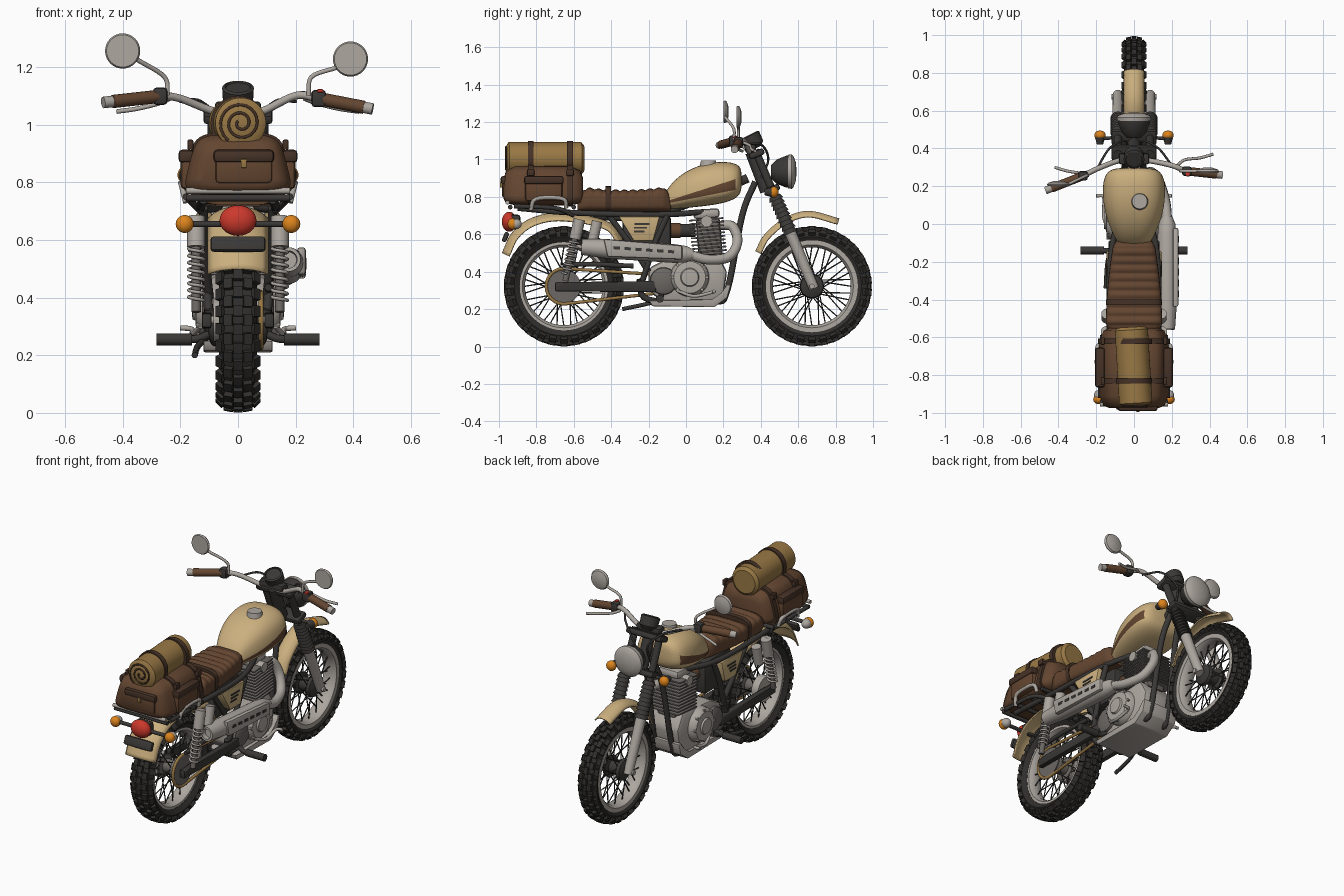
import bpy, bmesh, math
from math import sin, cos, pi, radians
from mathutils import Vector, Matrix

if "Cube" in bpy.data.objects:
    bpy.data.objects.remove(bpy.data.objects["Cube"])


def material(name, r, g, b):
    m = bpy.data.materials.new(name)
    m.use_nodes = True
    m.diffuse_color = (r, g, b, 1)
    m.node_tree.nodes["Principled BSDF"].inputs["Base Color"].default_value = (r, g, b, 1)
    return m


cream = material("cream paint", .6, .43, .21)
canvas = material("tan canvas", .32, .19, .06)
leather = material("brown leather", .125, .06, .03)
strap = material("dark strap", .06, .032, .02)
dark = material("dark metal", .042, .04, .037)
silver = material("silver metal", .42, .385, .35)
grey = material("grey casting", .15, .137, .125)
amber = material("amber lens", .72, .23, .012)
red = material("red lens", .6, .04, .025)
rubber = material("tyre rubber", .03, .028, .026)
SIDES = (("left", 1), ("right", -1))


def make(name, bm, mat, angle=38):
    bmesh.ops.recalc_face_normals(bm, faces=bm.faces)
    mesh = bpy.data.meshes.new(name)
    bm.to_mesh(mesh)
    bm.free()
    mesh.materials.append(mat)
    mesh.shade_smooth()
    mesh.set_sharp_from_angle(angle=radians(angle))
    obj = bpy.data.objects.new(name, mesh)
    bpy.context.collection.objects.link(obj)
    return obj


def baked(obj):
    bpy.context.view_layer.update()
    graph = bpy.context.evaluated_depsgraph_get()
    return bpy.data.meshes.new_from_object(obj.evaluated_get(graph))


def aim(axis):
    return Vector((0, 0, 1)).rotation_difference(Vector(axis)).to_matrix().to_4x4()


def add_rod(bm, a, b, r1, r2=None, seg=16):
    a, b = Vector(a), Vector(b)
    bmesh.ops.create_cone(bm, cap_ends=True, segments=seg, radius1=r1, radius2=r1 if r2 is None else r2,
                          depth=(b - a).length, matrix=Matrix.Translation((a + b) / 2) @ aim(b - a))


def rod(name, a, b, r, mat, r2=None, seg=16):
    bm = bmesh.new()
    add_rod(bm, a, b, r, r2, seg)
    return make(name, bm, mat)


def box(name, centre, size, mat, bevel=.008, tilt=0):
    bm = bmesh.new()
    bmesh.ops.create_cube(bm, size=1, matrix=Matrix.Translation(centre) @ Matrix.Rotation(tilt, 4, 'X')
                          @ Matrix.Diagonal((*size, 1)))
    if bevel:
        bmesh.ops.bevel(bm, geom=bm.edges[:], offset=bevel, segments=2, affect='EDGES', profile=.5)
    return make(name, bm, mat)


def ball(name, centre, size, mat):
    bm = bmesh.new()
    bmesh.ops.create_uvsphere(bm, u_segments=24, v_segments=14, radius=1,
                              matrix=Matrix.Translation(centre) @ Matrix.Diagonal((*size, 1)))
    return make(name, bm, mat)


def skin(bm, rings, closed_length=False, cap=True):
    n = len(rings[0])
    pairs = list(zip(rings, rings[1:])) + ([(rings[-1], rings[0])] if closed_length else [])
    for p, q in pairs:
        for i in range(n):
            bm.faces.new((p[i], p[(i + 1) % n], q[(i + 1) % n], q[i]))
    if cap and not closed_length:
        bm.faces.new(rings[0])
        bm.faces.new(rings[-1])


def lathe(name, profile, centre, axis, mat, closed=False, seg=32):
    bm = bmesh.new()
    m = Matrix.Translation(centre) @ aim(axis)
    skin(bm, [[bm.verts.new(m @ Vector((r * cos(2 * pi * i / seg), r * sin(2 * pi * i / seg), h)))
               for i in range(seg)] for h, r in profile], closed)
    return make(name, bm, mat)


def smooth_path(points, n=6):
    p = [Vector(q) for q in points]
    p = [p[0] * 2 - p[1]] + p + [p[-1] * 2 - p[-2]]
    out = []
    for a, b, c, d in zip(p, p[1:], p[2:], p[3:]):
        for t in (k / n for k in range(n)):
            out.append(b + (c - a) * t / 2 + (a * 2 - b * 5 + c * 4 - d) * t * t / 2
                       + (b * 3 - a - c * 3 + d) * t ** 3 / 2)
    return out + [p[-2]]


def tube(name, points, r, mat, cyclic=False, smooth=True):
    path = smooth_path(points) if smooth else points
    curve = bpy.data.curves.new(name, 'CURVE')
    curve.dimensions, curve.bevel_depth, curve.bevel_resolution = '3D', r, 3
    curve.use_fill_caps = True
    spline = curve.splines.new('POLY')
    spline.points.add(len(path) - 1)
    spline.use_cyclic_u = cyclic
    for q, v in zip(spline.points, path):
        q.co = (*v, 1)
    holder = bpy.data.objects.new(name + " path", curve)
    bpy.context.collection.objects.link(holder)
    bm = bmesh.new()
    bm.from_mesh(baked(holder))
    bpy.data.objects.remove(holder)
    return make(name, bm, mat, 50)


def loft(name, sections, mat, power=.6, taper=0, seg=32, subdiv=0):
    # sections hold y, bottom, top and half width
    bm, rings = bmesh.new(), []
    shape = lambda v: math.copysign(abs(v) ** power, v)
    for y, low, high, half in sections:
        ring = []
        for i in range(seg):
            c, s = shape(cos(2 * pi * i / seg)), shape(sin(2 * pi * i / seg))
            ring.append(bm.verts.new((half * c * (1 - taper * s), y, (low + high) / 2 + (high - low) / 2 * s)))
        rings.append(ring)
    skin(bm, rings)
    obj = make(name, bm, mat, 60)
    if subdiv:
        obj.modifiers.new("round", 'SUBSURF').levels = subdiv
    return obj


def prism(name, outline, x1, x2, mat, bevel=.008):
    bm = bmesh.new()
    skin(bm, [[bm.verts.new((x, y, z)) for y, z in outline] for x in (x1, x2)])
    bmesh.ops.bevel(bm, geom=bm.edges[:], offset=bevel, segments=2, affect='EDGES', profile=.5)
    return make(name, bm, mat)


def fender(name, path, half, drop):
    pts = smooth_path([(0, y, z) for y, z in path])
    bm, rows = bmesh.new(), []
    for i, p in enumerate(pts):
        d = (pts[min(i + 1, len(pts) - 1)] - pts[max(i - 1, 0)]).normalized()
        inward = Vector((0, d.z, -d.y))
        rows.append([bm.verts.new(p + inward * drop * abs(k / 5) ** 2.5 + Vector((half * k / 5, 0, 0)))
                     for k in range(-5, 6)])
    for a, b in zip(rows, rows[1:]):
        for k in range(10):
            bm.faces.new((a[k], a[k + 1], b[k + 1], b[k]))
    make(name, bm, cream).modifiers.new("sheet", 'SOLIDIFY').thickness = .008


# Wheels: knobbly tyre, rim, crossed spokes and hub
def wheel(name, y, w, hub_mat):
    c = Vector((0, y, .322))
    lathe(name + " tyre", [(-.7 * w, .236), (-w, .265), (-.8 * w, .296), (0, .307), (.8 * w, .296), (w, .265),
                           (.7 * w, .236)], c, (1, 0, 0), rubber, True, 48)
    lathe(name + " rim", [(-.045, .246), (-.045, .222), (-.025, .208), (.025, .208), (.045, .222), (.045, .246)],
          c, (1, 0, 0), silver, True, 48)
    bm = bmesh.new()
    for x, r, lean, off in ((0, .309, 0, 0), (.5, .305, .2, .5), (-.5, .305, -.2, .5), (.9, .287, .8, 0), (-.9, .287, -.8, 0)):
        for i in range(30):
            m = Matrix.Translation(c) @ Matrix.Rotation((i + off) * pi / 15, 4, 'X') @ \
                Matrix.Translation((x * w, 0, r)) @ Matrix.Rotation(lean, 4, 'Y') @ Matrix.Diagonal((.46 * w, .038, .024, 1))
            bmesh.ops.create_cube(bm, size=1, matrix=m)
    make(name + " tread knobs", bm, rubber, 20)
    bm = bmesh.new()
    for i in range(36):
        a, s = i * pi / 18, 1 if i % 2 else -1
        b = a + (.55 if i % 4 < 2 else -.55)
        add_rod(bm, c + Vector((s * .04, .05 * cos(b), .05 * sin(b))),
                c + Vector((s * .01, .21 * cos(a), .21 * sin(a))), .0035, seg=6)
    make(name + " spokes", bm, dark)
    lathe(name + " hub", [(-.07, .025), (-.055, .06), (-.035, .065), (-.03, .04), (.03, .04), (.035, .065),
                          (.055, .06), (.07, .025)], c, (1, 0, 0), hub_mat)
    rod(name + " axle", c - Vector((.12, 0, 0)), c + Vector((.12, 0, 0)), .014, silver)


wheel("front wheel", .673, .054, dark)
wheel("rear wheel", -.653, .066, grey)
fender("front fender", [(.37, .51), (.42, .6), (.53, .69), (.66, .725), (.82, .685)], .055, .03)
fender("rear fender", [(-.985, .5), (-.93, .61), (-.82, .69), (-.65, .715), (-.4, .66), (-.31, .52)], .105, .04)

# Fuel tank with a cut stripe on each side
tank = loft("fuel tank", [(-.125, .735, .8, .07), (-.08, .735, .875, .095), (0, .74, .94, .135), (.1, .75, .98, .16),
                          (.2, .765, .99, .165), (.27, .79, .98, .15), (.3, .83, .95, .1)], cream, .75, .12, 32, 2)
mesh = baked(tank)
tank.modifiers.clear()
bm = bmesh.new()
bm.from_mesh(mesh)
low, high = (lambda y: .785 + .2 * y), (lambda y: .81 + .32 * y)
for line in (low, high):
    bmesh.ops.bisect_plane(bm, geom=bm.verts[:] + bm.edges[:] + bm.faces[:], plane_co=(0, 0, line(0)),
                           plane_no=(0, line(0) - line(1), 1))
for f in bm.faces:
    p = f.calc_center_median()
    f.material_index = int(low(p.y) < p.z < high(p.y) and -.09 < p.y < .26 and abs(f.normal.x) > .3)
bm.to_mesh(tank.data)
bm.free()
tank.data.materials.append(leather)
rod("filler cap", (.03, .12, .965), (.03, .12, .995), .046, silver, .04, 28)

# Ribbed seat
ribs = []
for i in range(81):
    t = i / 80
    edge = min(1, 9 * t, 12 * (1 - t)) ** .5
    ribs.append((-.58 + .5 * t, .72, .75 + (.08 + .02 * (2 * t - 1) ** 2 + .009 * abs(sin(t * 11 * pi))) * (.3 + .7 * edge),
                 (.15 - .045 * t ** 2) * (.75 + .25 * edge)))
loft("seat", ribs, leather, .5)
loft("seat strap", [(y, .715, .858, .148) for y in (-.43, -.4)], strap, .5)

# Frame
tube("backbone", [(0, .33, .9), (0, .1, .8), (0, -.2, .7), (0, -.5, .7)], .025, dark)
rod("steering head", (0, .43, .83), (0, .35, 1.04), .034, dark)
box("air box", (0, -.21, .6), (.15, .26, .2), dark, .02)
for side, s in SIDES:
    tube(side + " down tube", [(s * .03, .37, .88), (s * .05, .3, .7), (s * .06, .22, .3), (s * .07, .14, .24),
                               (s * .08, -.2, .25), (s * .1, -.25, .36)], .017, dark)
    tube(side + " seat rail", [(s * .05, .1, .72), (s * .12, -.15, .705), (s * .13, -.6, .715), (s * .12, -.9, .74)], .016, dark)
    tube(side + " cover tube", [(s * .12, -.1, .7), (s * .115, -.17, .54), (s * .1, -.24, .33)], .016, dark)
    tube(side + " rear tube", [(s * .12, -.42, .71), (s * .115, -.3, .55), (s * .1, -.2, .4)], .016, dark)
    prism(side + " side cover", [(-.36, .695), (-.14, .695), (-.175, .565), (-.28, .565)], s * .09, s * .145, cream)
    for k in range(3):
        box(side + " cover vent", (s * .145, -.235 - .008 * k, .655 - .02 * k), (.008, .08 - .012 * k, .009), dark, 0)
    # Swing arm, shocks, pegs
    prism(side + " swing arm", [(-.16, .35), (-.16, .29), (-.7, .295), (-.7, .345), (-.62, .345)], s * .092, s * .125, dark)
    top, end = Vector((s * .145, -.57, .68)), Vector((s * .145, -.645, .35))
    rod(side + " shock body", top, end, .016, grey)
    rod(side + " shock cover", top, top.lerp(end, .32), .031, silver)
    turns = [top.lerp(end, .3 + .58 * i / 96) + Vector((.026 * cos(i * pi / 6), .026 * sin(i * pi / 6), 0)) for i in range(97)]
    tube(side + " shock spring", turns, .006, silver, smooth=False)
    rod(side + " shock reservoir", (s * .145, -.475, .67), (s * .145, -.5, .56), .028, silver)
    tube(side + " peg bracket", [(s * .07, -.12, .29), (s * .13, -.14, .26), (s * .17, -.14, .255)], .014, dark)
    rod(side + " foot peg", (s * .16, -.14, .255), (s * .283, -.14, .255), .021, dark)
    tube(side + " foot lever", [(s * .13, -.05, .3), (s * .16, .04, .27), (s * .16, .14, .29), (s * .2, .15, .295)], .009, silver)
    # Forks and front signals
    foot, crown = Vector((s * .085, .685, .31)), Vector((s * .085, .37, 1.05))
    rod(side + " fork lower", foot, foot.lerp(crown, .42), .027, silver, .031)
    rod(side + " fork tube", foot.lerp(crown, .4), crown, .021, dark)
    for k in range(9):
        a = foot.lerp(crown, .4 + .03 * k)
        rod(side + " fork gaiter", a, foot.lerp(crown, .43 + .03 * k), .04, dark, .03)
    rod(side + " front signal stalk", (s * .08, .46, .83), (s * .18, .45, .83), .009, dark)
    rod(side + " front signal housing", (s * .18, .42, .825), (s * .18, .46, .825), .016, dark, .027)
    ball(side + " front signal lens", (s * .18, .47, .825), (.03, .025, .03), amber)
    # Rear signals
    rod(side + " rear signal stalk", (0, -.92, .655), (s * .17, -.92, .655), .011, dark)
    ball(side + " rear signal housing", (s * .185, -.91, .655), (.028, .032, .028), silver)
    ball(side + " rear signal lens", (s * .185, -.928, .655), (.031, .026, .031), amber)
    # Luggage rack and side pockets
    tube(side + " rack hoop", [(s * .18, -.64, .74), (s * .195, -.66, .79), (s * .195, -.8, .79), (s * .18, -.83, .73)], .011, silver)
    tube(side + " rack stay", [(s * .13, -.6, .7), (s * .17, -.7, .74), (s * .18, -.92, .75)], .012, dark)
    box(side + " bag pocket", (s * .175, -.76, .84), (.05, .2, .13), leather, .018)
    box(side + " pocket flap", (s * .18, -.76, .89), (.052, .21, .045), strap, .012)
for z, y in ((1.03, .378), (.84, .46)):
    box("triple clamp", (0, y, z), (.24, .085, .035), dark, .012, .4)
for y in (-.94, -.83, -.72, -.6):
    rod("rack crossbar", (-.18, y, .745), (.18, y, .745), .012, dark)
rod("rack end bar", (-.18, -.955, .77), (.18, -.955, .77), .011, silver)

# Engine
prism("crankcase", [(-.2, .3), (-.2, .42), (-.1, .47), (.17, .49), (.22, .4), (.2, .27), (.1, .23), (-.12, .23)], -.1, .1, silver, .02)
for side, s in SIDES:
    lathe(side + " clutch cover", [(0, .105), (.04, .1), (.055, .085), (.058, .05), (.068, .045), (.07, .02)],
          (s * .09, .02, .37), (s, 0, 0), silver)
    lathe(side + " sprocket cover", [(0, .075), (.025, .07), (.035, .05)], (s * .09, -.12, .35), (s, 0, 0), grey)
    for i in range(8):
        y, z = .02 + .093 * cos(i * pi / 4), .37 + .093 * sin(i * pi / 4)
        rod(side + " cover bolt", (s * .12, y, z), (s * .146, y, z), .008, silver, seg=8)
box("cylinder barrel", (0, .125, .57), (.13, .13, .24), grey, .02, .08)
for k in range(11):
    box("cooling fin", (0, .128 - .002 * k, .49 + .019 * k), (.2, .185, .009), grey, .003, .08)
box("cylinder head", (0, .11, .71), (.14, .14, .05), silver, .018, .08)
for side, s in SIDES:
    rod(side + " valve cap", (s * .06, .11, .67), (s * .105, .11, .67), .03, silver)
rod("carburettor", (0, .05, .62), (0, -.05, .62), .035, dark)
rod("intake boot", (0, -.03, .62), (0, -.1, .62), .04, leather)
prism("skid plate", [(-.2, .25), (-.18, .215), (.15, .21), (.22, .26), (.24, .33), (.215, .33), (.19, .28), (.14, .245)], -.12, .12, silver, .006)
tube("side stand", [(-.11, -.1, .26), (-.14, -.2, .23), (-.15, -.34, .2)], .011, dark)

# Exhaust
tube("exhaust header", [(.04, .19, .65), (.06, .25, .64), (.09, .275, .56), (.13, .23, .48), (.165, .12, .465), (.175, .02, .49)], .027, silver)
lathe("muffler", [(0, .028), (.04, .044), (.1, .05), (.46, .052), (.53, .047), (.6, .042), (.6, .03), (.57, .028)],
      (.175, .04, .49), (0, -.997, .07), silver)
prism("heat shield", [(-.44, .575), (-.02, .54), (-.02, .465), (-.42, .48)], .205, .235, silver, .01)
for k in range(6):
    box("heat shield slot", (.235, -.08 - .058 * k, .507 + .004 * k), (.006, .034, .016), dark, 0, -.08)

# Chain drive
loop = [(.08, -.653 + .095 * cos(a), .322 + .095 * sin(a)) for a in (pi / 2 + pi * i / 12 for i in range(13))]
loop += [(.08, -.16 + .05 * cos(a), .335 + .05 * sin(a)) for a in (-pi / 2 + pi * i / 8 for i in range(9))]
tube("drive chain", loop, .009, canvas, True, False)
rod("rear sprocket", (.075, -.653, .322), (.083, -.653, .322), .09, grey, seg=36)
rod("brake drum", (-.085, -.653, .322), (-.04, -.653, .322), .075, silver, seg=28)
tube("chain guard", [(.105, -.28, .43), (.105, -.5, .44), (.105, -.66, .435)], .013, dark)

# Tail lamp and plate bracket
ball("tail lamp", (0, -.945, .667), (.064, .04, .053), red)
box("tail lamp base", (0, -.915, .665), (.1, .06, .08), dark, .015)
box("plate bracket", (0, -.965, .585), (.19, .025, .055), dark, .01, -.4)

# Headlight and gauge
lathe("headlight shell", [(0, .035), (.03, .065), (.08, .085), (.1, .087)], (0, .455, .935), (0, 1, 0), dark)
lathe("headlight rim", [(0, .09), (.02, .092), (.03, .082), (.042, .05), (.046, .01)], (0, .545, .935), (0, 1, 0), silver)
tilted = Vector((0, -.45, .9))
lathe("gauge", [(0, .03), (.02, .052), (.075, .055), (.08, .045), (.074, .042)], (0, .375, 1.06), tilted, dark)
box("bar clamp", (0, .345, 1.06), (.16, .06, .04), dark, .012)

# Handlebar, grips, levers and mirrors
CONTROLS = (("left", 1, (.2, .31, 1.1), (.28, .28, 1.09), (.46, .26, 1.055), (.39, .27, 1.227), .37),
            ("right", -1, (-.2, .29, 1.09), (-.27, .255, 1.098), (-.46, .18, 1.077), (-.4, .2, 1.255), .3))
for side, s, bend, inner, tip, glass, reach in CONTROLS:
    a, b, g = Vector(inner), Vector(tip), Vector(glass)
    tube(side + " handlebar", [(0, .335, 1.045), (s * .08, .335, 1.045), bend, inner, a.lerp(b, .5), tip], .014, silver)
    rod(side + " grip", a.lerp(b, .05), a.lerp(b, .87), .023, leather)
    rod(side + " bar end", a.lerp(b, .87), a.lerp(b, 1.04), .02, silver)
    box(side + " switch box", a, (.05, .05, .06), dark, .012)
    tube(side + " lever", [a + Vector((-s * .05, .03, 0)), (s * .27, reach - .03, 1.075), (s * .35, reach - .02, 1.055),
                           (s * .42, reach, 1.045)], .008, silver)
    tube(side + " mirror stem", [(s * .245, a.y, 1.1), (s * .255, a.y, 1.165), g + Vector((-s * .05, .01, -.03))], .008, silver)
    lathe(side + " mirror", [(0, .056), (.008, .061), (.018, .055), (.028, .025)], g, (0, 1, 0), silver)
    tube(side + " cable", [(s * .2, a.y + .03, 1.08), (s * .13, .4, 1.08), (s * .05, .44, 1.0), (s * .03, .4, .9)], .006, dark)
box("red switch", (.285, .265, 1.117), (.02, .025, .012), red, .003)

# Luggage bag, pocket, bedroll and straps
loft("luggage bag", [(-.975, .79, .9, .12), (-.962, .765, .94, .15), (-.91, .755, .965, .17), (-.62, .755, .965, .17),
                     (-.565, .765, .94, .15), (-.55, .79, .9, .12)], leather, .42, .16)
box("rear pocket", (.02, -.965, .85), (.2, .04, .11), leather, .016)
box("rear pocket flap", (.02, -.97, .89), (.21, .042, .045), strap, .014)
box("pocket buckle", (.02, -.988, .865), (.02, .012, .03), canvas, .002)
lathe("bedroll", [(0, .07), (.012, .088), (.4, .088), (.415, .07)], (.01, -.96, 1.005), (-.06, 1, 0), canvas)
coil = [(.01 + .0045 * a * cos(a), -.962, 1.005 + .0045 * a * sin(a)) for a in (i * pi / 10 for i in range(8, 54))]
tube("bedroll coil", coil, .005, strap, smooth=False)
for y in (-.83, -.62):
    loft("bag strap", [(y - .015, .748, .972, .177), (y + .015, .748, .972, .177)], strap, .42, .16)
    rod("bedroll strap", (0, y - .015, 1.005), (0, y + .015, 1.005), .095, strap, seg=32)
    for side, s in SIDES:
        box(side + " strap buckle", (s * .165, y, .93), (.02, .04, .035), strap, .005)
